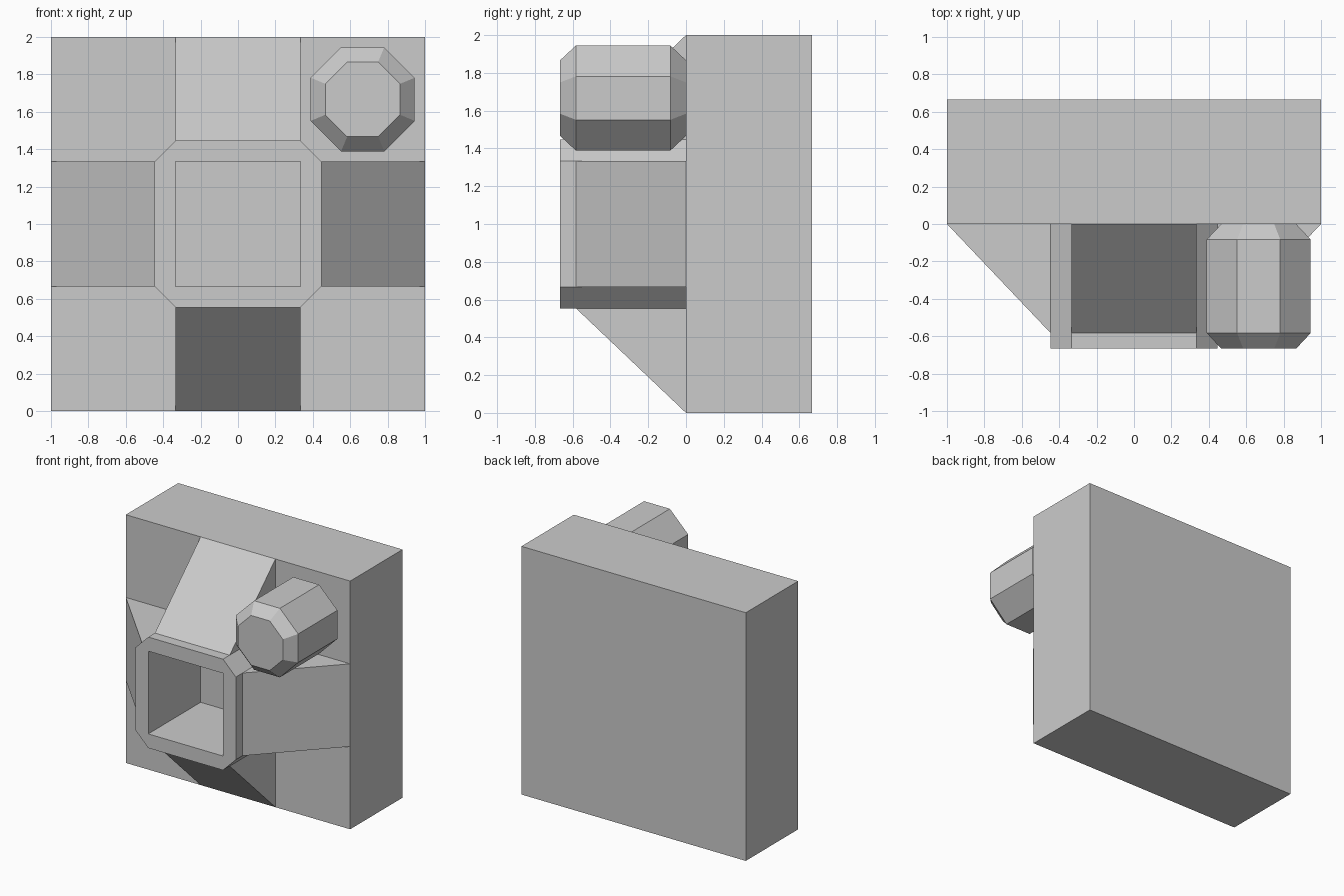
import bpy, bmesh, math
from mathutils import Matrix, Vector

if "Cube" in bpy.data.objects:
    bpy.data.objects.remove(bpy.data.objects["Cube"])

T = 2 / 3      # block and socket depth
H = 1 / 3      # half width of the square hole and the ribs
R = 0.447      # outer half width of the socket
C = Vector((0, 0, 1))


def make(name, bm):
    bmesh.ops.recalc_face_normals(bm, faces=bm.faces)
    me = bpy.data.meshes.new(name)
    bm.to_mesh(me)
    bm.free()
    ob = bpy.data.objects.new(name, me)
    bpy.context.collection.objects.link(ob)
    return ob


def turn(i):
    return Matrix.Rotation(i * math.pi / 2, 3, 'Y')


# Main block
bm = bmesh.new()
bmesh.ops.create_cube(bm, size=1, matrix=Matrix.Translation((0, T / 2, 1))
                      @ Matrix.Diagonal((2, T, 2, 1)))
make("block", bm)

# Chamfered square socket with a square hole, open towards the block
bm = bmesh.new()
outer, inner = [], []
for i in range(4):
    for pts, ring in ((((R, H), (R, -H)), outer), (((H, H),), inner)):
        for x, z in pts:
            ring.append([bm.verts.new(turn(i) @ Vector((x, y, z)) + C) for y in (-T, 0)])
for i in range(4):
    a, b, c = outer[2 * i], outer[2 * i + 1], outer[(2 * i + 2) % 8]
    p, q = inner[i], inner[(i + 1) % 4]
    bm.faces.new((a[0], b[0], q[0], p[0]))
    bm.faces.new((b[0], c[0], q[0]))
    for u, v in ((a, b), (b, c), (p, q)):
        bm.faces.new((u[0], v[0], v[1], u[1]))
make("socket", bm)

# Four sloping ribs from the block edges up to the socket
for i, name in enumerate(("right", "bottom", "left", "top")):
    bm = bmesh.new()
    sides = [[bm.verts.new(turn(i) @ Vector((x, y, z)) + C)
              for x, y in ((1, 0), (R, -0.582), (R, 0))] for z in (-H, H)]
    for s in sides:
        bm.faces.new(s)
    for k in range(3):
        n = (k + 1) % 3
        bm.faces.new((sides[0][k], sides[0][n], sides[1][n], sides[1][k]))
    make(name + "_rib", bm)

# Octagonal peg with bevelled ends
bm = bmesh.new()
rings = []
for y, flat in ((-T, 0.2), (-0.583, 0.278), (-0.083, 0.278), (0, 0.2)):
    r = flat / math.cos(math.pi / 8)
    rings.append([bm.verts.new((T + r * math.cos(a), y, 1 + T + r * math.sin(a)))
                  for a in ((k + 0.5) * math.pi / 4 for k in range(8))])
for lo, hi in zip(rings, rings[1:]):
    for k in range(8):
        n = (k + 1) % 8
        bm.faces.new((lo[k], lo[n], hi[n], hi[k]))
bm.faces.new(rings[0])
bm.faces.new(rings[-1])
make("peg", bm)
